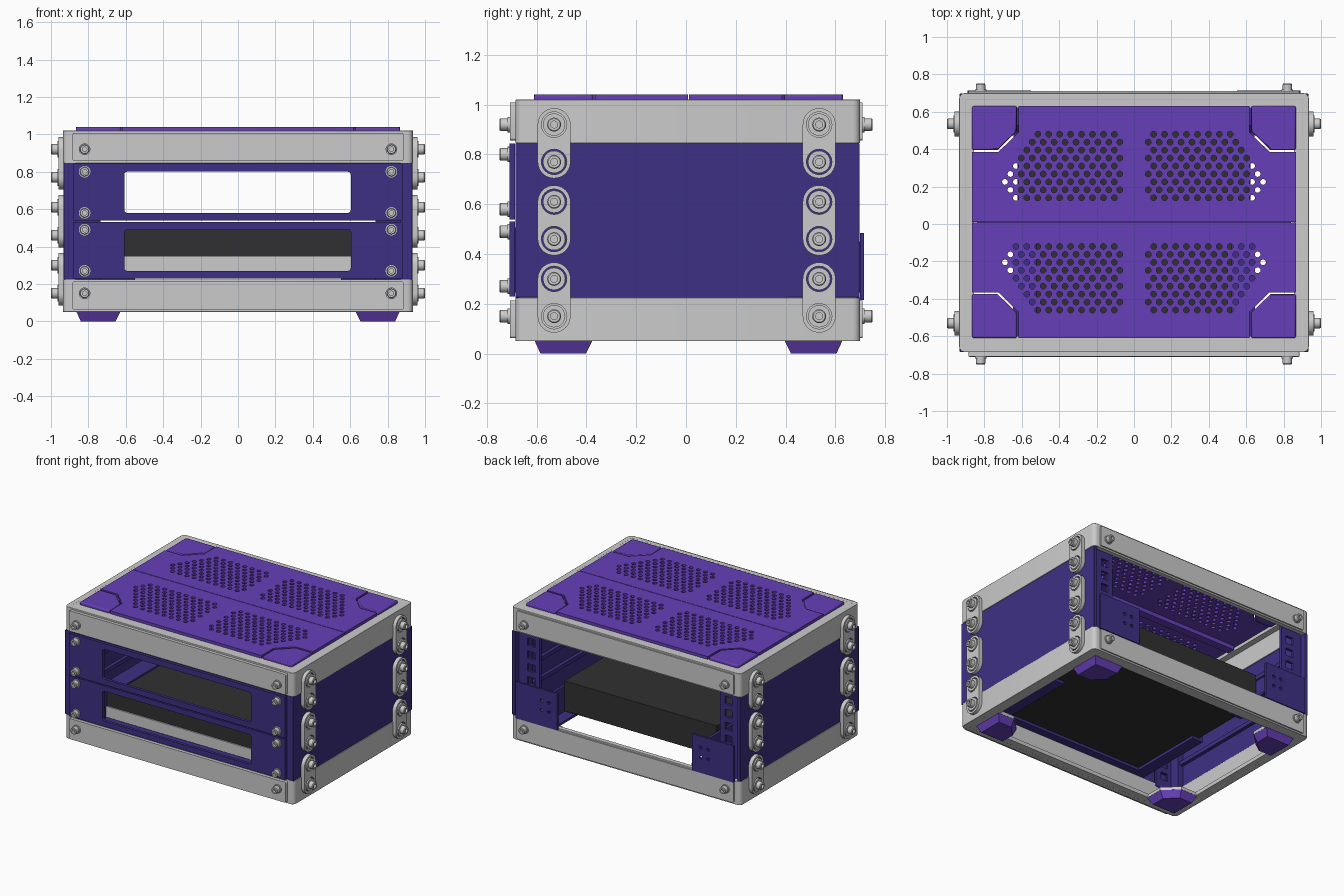
import bpy, bmesh, math
from mathutils import Matrix, Vector

if "Cube" in bpy.data.objects:
    bpy.data.objects.remove(bpy.data.objects["Cube"])


def material(name, rgb):
    m = bpy.data.materials.new(name)
    m.diffuse_color = (*rgb, 1)
    m.use_nodes = True
    m.node_tree.nodes["Principled BSDF"].inputs["Base Color"].default_value = m.diffuse_color
    return m


DARK = material("dark_purple", (0.047, 0.03, 0.23))
BRIGHT = material("bright_purple", (0.133, 0.05, 0.48))
BLACK = material("black", (0.03, 0.03, 0.032))
AXES = {'z': lambda u, v, w: (u, v, w), 'y': lambda u, v, w: (u, w, v), 'x': lambda u, v, w: (w, u, v)}


def circle(x, y, r, n=12):
    return [(x + r * math.cos(2 * math.pi * i / n), y + r * math.sin(2 * math.pi * i / n)) for i in range(n)]


def rect(x0, x1, y0, y1, r=0):
    if not r:
        return [(x0, y0), (x1, y0), (x1, y1), (x0, y1)]
    pts = []
    for k, (cx, cy) in enumerate([(x1 - r, y1 - r), (x0 + r, y1 - r), (x0 + r, y0 + r), (x1 - r, y0 + r)]):
        n = 4 if r < 0.05 else 10
        pts += [(cx + r * math.cos(math.pi / 2 * (k + i / n)), cy + r * math.sin(math.pi / 2 * (k + i / n)))
                for i in range(n + 1)]
    return pts


def add(name, me, mat=None):
    ob = bpy.data.objects.new(name, me)
    bpy.context.collection.objects.link(ob)
    if mat and not me.materials:
        me.materials.append(mat)
    return ob


def plate(name, outlines, lo, hi, axis='z', mat=None, bevel=0):
    """Flat plate from an outline plus holes, spanning lo..hi along the axis."""
    cu = bpy.data.curves.new(name, 'CURVE')
    cu.dimensions, cu.fill_mode, cu.extrude = '2D', 'BOTH', (hi - lo) / 2
    for pts in outlines:
        s = cu.splines.new('POLY')
        s.points.add(len(pts) - 1)
        for p, (x, y) in zip(s.points, pts):
            p.co = (x, y, 0, 1)
        s.use_cyclic_u = True
    tmp = bpy.data.objects.new("tmp", cu)
    bpy.context.collection.objects.link(tmp)
    me = bpy.data.meshes.new_from_object(tmp.evaluated_get(bpy.context.evaluated_depsgraph_get()))
    bpy.data.objects.remove(tmp)
    bm = bmesh.new()
    bm.from_mesh(me)
    bmesh.ops.remove_doubles(bm, verts=bm.verts, dist=1e-5)
    for v in bm.verts:
        v.co = AXES[axis](v.co.x, v.co.y, v.co.z + (lo + hi) / 2)
    bmesh.ops.recalc_face_normals(bm, faces=bm.faces)
    bm.to_mesh(me)
    bm.free()
    me.materials.clear()
    ob = add(name, me, mat)
    if bevel:
        b = ob.modifiers.new("Bevel", 'BEVEL')
        b.width, b.segments, b.limit_method, b.angle_limit = bevel, 2, 'ANGLE', math.radians(40)
    return ob


def box(name, x0, x1, y0, y1, z0, z1, mat=None, bevel=0):
    return plate(name, [rect(x0, x1, y0, y1)], z0, z1, 'z', mat, bevel)


def mx(pts, s):
    return [(s * x, y) for x, y in pts]


def lathe(name, profile, n=20):
    bm = bmesh.new()
    vs = [bm.verts.new((r, 0, h)) for r, h in profile]
    es = [bm.edges.new(p) for p in zip(vs, vs[1:])]
    bmesh.ops.spin(bm, geom=vs + es, cent=(0, 0, 0), axis=(0, 0, 1), angle=2 * math.pi, steps=n)
    bmesh.ops.remove_doubles(bm, verts=bm.verts, dist=1e-5)
    bmesh.ops.recalc_face_normals(bm, faces=bm.faces)
    me = bpy.data.meshes.new(name)
    bm.to_mesh(me)
    bm.free()
    return me


side_bolt = lathe("side_bolt", [(0, .045), (.014, .045), (.014, .065), (.024, .065), (.028, .06), (.028, .03),
                                (.045, .03), (.045, 0), (0, 0)])
face_bolt = lathe("face_bolt", [(0, .025), (.012, .025), (.012, .042), (.022, .042), (.025, .038), (.025, .01),
                                (.031, .01), (.031, 0), (0, 0)])


def bolt(me, loc, direction):
    ob = add(me.name, me)
    ob.matrix_world = Matrix.Translation(loc) @ Vector(direction).to_track_quat('Z', 'Y').to_matrix().to_4x4()


W, F, B = 0.935, -0.685, 0.70
outer = rect(-W, W, F, B, 0.03)

# upper and lower frames: wall ring, inward lip and thin face caps
for name, z0, z1, l0, l1 in (("lower", .05, .225, .05, .08), ("upper", .845, 1.02, .99, 1.02)):
    plate(name + "_frame_wall", [outer, rect(-W + .035, W - .035, F + .035, B - .035)], z0, z1, bevel=.006)
    plate(name + "_frame_lip", [rect(-W + .01, W - .01, F + .01, B - .01), rect(-.855, .855, -.60, .62)], l0 + .001, l1 - .001)
    for y0, y1 in ((-.708, F), (B, .71)):
        plate(name + "_frame_cap", [rect(-.885, .885, z0 + .012, z1 - .012, .01)], y0, y1, 'y')

# corner tiles on top, tapered feet and their gussets
corner = [(.627, .63), (.865, .63), (.865, .395), (.73, .395), (.627, .495)]
for s in (-1, 1):
    for t in (-1, 1):
        pts = [(s * x, .01 + t * (y - .01)) for x, y in corner]
        plate("top_corner_tile", [pts], 1.005, 1.04, mat=BRIGHT, bevel=.008)
        plate("foot_gusset", [pts], .052, .075)
        foot = plate("foot", [pts], 0, .055, mat=BRIGHT)
        c = Vector((s * .755, .01 + t * .505, 0))
        for v in foot.data.vertices:
            if v.co.z < .01:
                v.co.x += (c.x - v.co.x) * .22
                v.co.y += (c.y - v.co.y) * .22

# perforated top panel in two halves
counts = [10, 11, 11, 11, 10, 10, 9, 9, 8]
half = [(-.865, .012), (.865, .012), (.865, .385), (.725, .385), (.618, .49), (.618, .63),
        (-.618, .63), (-.618, .49), (-.725, .385), (-.865, .385)]
for t in (-1, 1):
    loops = [[(x, .01 + t * (y - .01)) for x, y in half]]
    for j, n in enumerate(counts):
        for i in range(n):
            x = (.105 if j % 2 == 0 else .076) + .0585 * i
            for s in (-1, 1):
                loops.append(circle(s * x, .01 + t * (.13 + .0425 * j), .0155))
    plate("top_panel_half", loops, 1.015, 1.04, mat=BRIGHT)
    box("top_panel_edge_rib", -.61, .61, .01 + t * .55, .01 + t * .60, .985, 1.016, BRIGHT)
box("top_panel_centre_rib", -.84, .84, -.02, .04, .985, 1.016, BRIGHT)

# front plates with windows
for z0, z1, w0, w1 in ((.23, .53, .27, .49), (.538, .843, .58, .80)):
    plate("front_plate", [rect(-.88, .88, z0, z1), rect(-.608, .603, w0, w1, .015)], -.71, -.688, 'y', DARK)
    for s in (-1, 1):
        for z in (w0, w1):
            bolt(face_bolt, (s * .82, -.708, z), (0, -1, 0))

for s in (-1, 1):
    # side walls with inner ribs
    x0, x1 = sorted((s * (W - .03), s * (W - .003)))
    box("side_panel", x0, x1, F, B - .003, .224, .846, DARK, .004)
    for z in (.38, .53, .69):
        box("side_rib", *sorted((s * .88, s * .91)), -.6, .6, z, z + .03, DARK)
    # rack rails with square holes, front and back
    for y in (-.665, .635):
        holes = [mx(rect(.775, .835, z, z + .055), s) for z in [.27 + .095 * k for k in range(6)]]
        plate("rack_rail", [mx(rect(.735, .93, .2, .87), s)] + holes, y, y + .02, 'y', DARK)
        box("rack_rail_flange", *sorted((s * .865, s * .91)), *sorted((y, y * .86)), .2, .87, DARK)
    box("front_corner_return", *sorted((s * .87, s * .93)), F + .001, F + .03, .224, .846, DARK)
    # rear support plates and arms
    holes = [circle(s * x, z, .012) for x in (.62, .68) for z in (.33, .40)]
    plate("rear_support_plate", [mx(rect(.55, .89, .215, .485), s)] + holes, .70, .715, 'y', DARK)
    box("rear_support_arm", *sorted((s * .625, s * .645)), .34, .705, .245, .45, DARK)
    box("rear_support_foot", *sorted((s * .54, s * .64)), .34, .705, .245, .262, DARK)
    # front tray arms
    box("tray_side", *sorted((s * .625, s * .648)), -.69, -.06, .25, .505, DARK)
    box("tray_floor_rail", *sorted((s * .56, s * .648)), -.69, -.06, .245, .265, DARK)
    box("tray_top_lip", *sorted((s * .52, s * .648)), -.69, -.08, .493, .506, DARK)
    # side links with recessed bolts
    for y in (-.53, .535):
        for za, zb in ((.15, .30), (.46, .61), (.77, .92)):
            plate("side_link", [rect(y - .066, y + .066, za - .066, zb + .066, .066),
                                circle(y, za, .051, 24), circle(y, zb, .051, 24)],
                  *sorted((s * (W - .004), s * .96)), 'x')
            for z in (za, zb):
                bolt(side_bolt, (s * W, y, z), (s, 0, 0))
    # frame bolts, front and back
    for z in (.15, .92):
        bolt(face_bolt, (s * .82, -.708, z), (0, -1, 0))
        bolt(face_bolt, (s * .82, .708, z), (0, 1, 0))

# dark equipment box and its pale lower front strip
box("equipment_box", -.622, .622, -.64, .53, .268, .492, BLACK, .003)
box("equipment_front_strip", -.62, .62, -.65, -.638, .27, .35)
box("tray_front_lip", -.648, .648, -.69, -.62, .245, .265, DARK)

# smooth shading with sharp edges kept
obs = [o for o in bpy.data.objects if o.type == 'MESH']
for o in obs:
    o.select_set(True)
bpy.context.view_layer.objects.active = obs[0]
bpy.ops.object.shade_smooth_by_angle(angle=math.radians(30))
